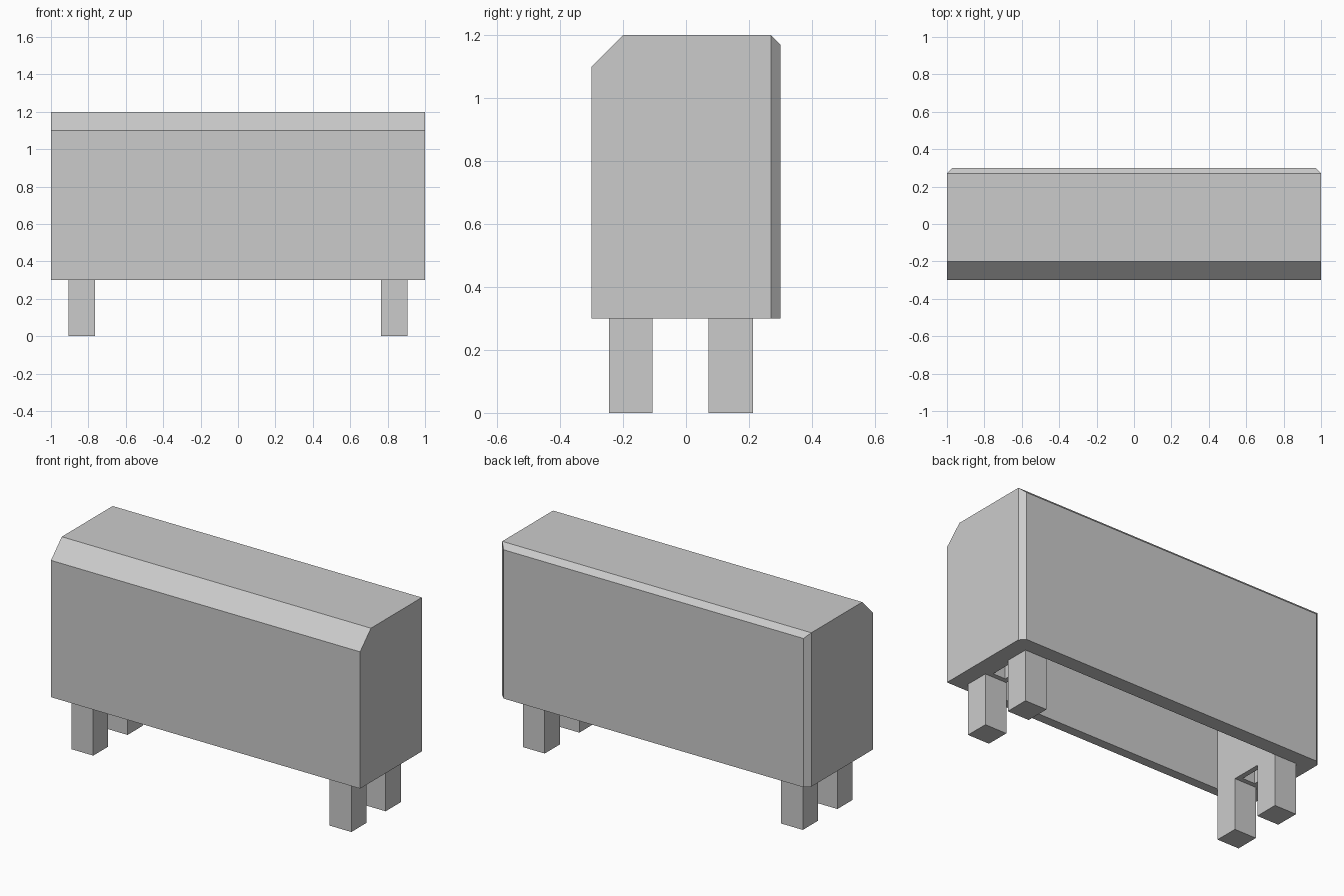
import bpy
import bmesh

cube = bpy.data.objects.get("Cube")
if cube:
    bpy.data.objects.remove(cube, do_unlink=True)

# Single grey material
GREY = (0.6, 0.6, 0.6, 1.0)
grey = bpy.data.materials.new("plain grey")
grey.use_nodes = True
grey.diffuse_color = GREY
grey.node_tree.nodes["Principled BSDF"].inputs["Base Color"].default_value = GREY


def box_mesh(low, high):
    bm = bmesh.new()
    bmesh.ops.create_cube(bm, size=1)
    for v in bm.verts:
        v.co = [h if c > 0 else l for c, l, h in zip(v.co, low, high)]
    return bm


def add_object(name, bm):
    bmesh.ops.recalc_face_normals(bm, faces=bm.faces)
    mesh = bpy.data.meshes.new(name)
    bm.to_mesh(mesh)
    bm.free()
    mesh.materials.append(grey)
    obj = bpy.data.objects.new(name, mesh)
    bpy.context.collection.objects.link(obj)
    return obj


def carve(obj, name, low, high):
    cutter = add_object(name, box_mesh(low, high))
    cutter.hide_render = True
    mod = obj.modifiers.new(name, "BOOLEAN")
    mod.operation = "DIFFERENCE"
    mod.solver = "EXACT"
    mod.object = cutter
    bpy.context.view_layer.objects.active = obj
    bpy.ops.object.modifier_apply(modifier=name)
    bpy.data.objects.remove(cutter, do_unlink=True)


BASE, TOP = 0.3, 1.2
FRONT, BACK, EDGE = -0.3, 0.3, 0.03
LEG_X = (0.765, 0.905)
LEG_Y = ((-0.245, -0.107), (0.072, 0.213))

# Main housing
bm = box_mesh((-1, FRONT, BASE), (1, BACK - EDGE, TOP))

# Slim chamfer along the top and sides of the back
back = max(bm.faces, key=lambda f: f.calc_center_median().y)
new = bmesh.ops.extrude_discrete_faces(bm, faces=[back])["faces"][0]
for v in new.verts:
    v.co.y += EDGE
    v.co.x -= EDGE if v.co.x > 0 else -EDGE
    if v.co.z > 1:
        v.co.z -= EDGE

# Wide chamfer along the front top edge
edge = [e for e in bm.edges if all(v.co.y < FRONT + 0.01 and v.co.z > 1 for v in e.verts)]
bmesh.ops.bevel(bm, geom=edge, offset=0.1, segments=1, affect="EDGES")
body = add_object("housing", bm)

# Open underside between the legs
carve(body, "cavity_cutter", (-LEG_X[0], LEG_Y[0][0], 0.2), (LEG_X[0], LEG_Y[1][1], 1.1))

# Legs and the small socket between each pair
for side, sign in (("left", 1), ("right", -1)):
    x0, x1 = sorted(sign * x for x in LEG_X)
    carve(body, side + "_socket_cutter", (x0 + 0.03, -0.08, 0.2), (x1 - 0.03, 0.045, 0.4))
    for place, (y0, y1) in zip(("front", "back"), LEG_Y):
        add_object(f"{place}_{side}_leg", box_mesh((x0, y0, 0), (x1, y1, BASE)))
